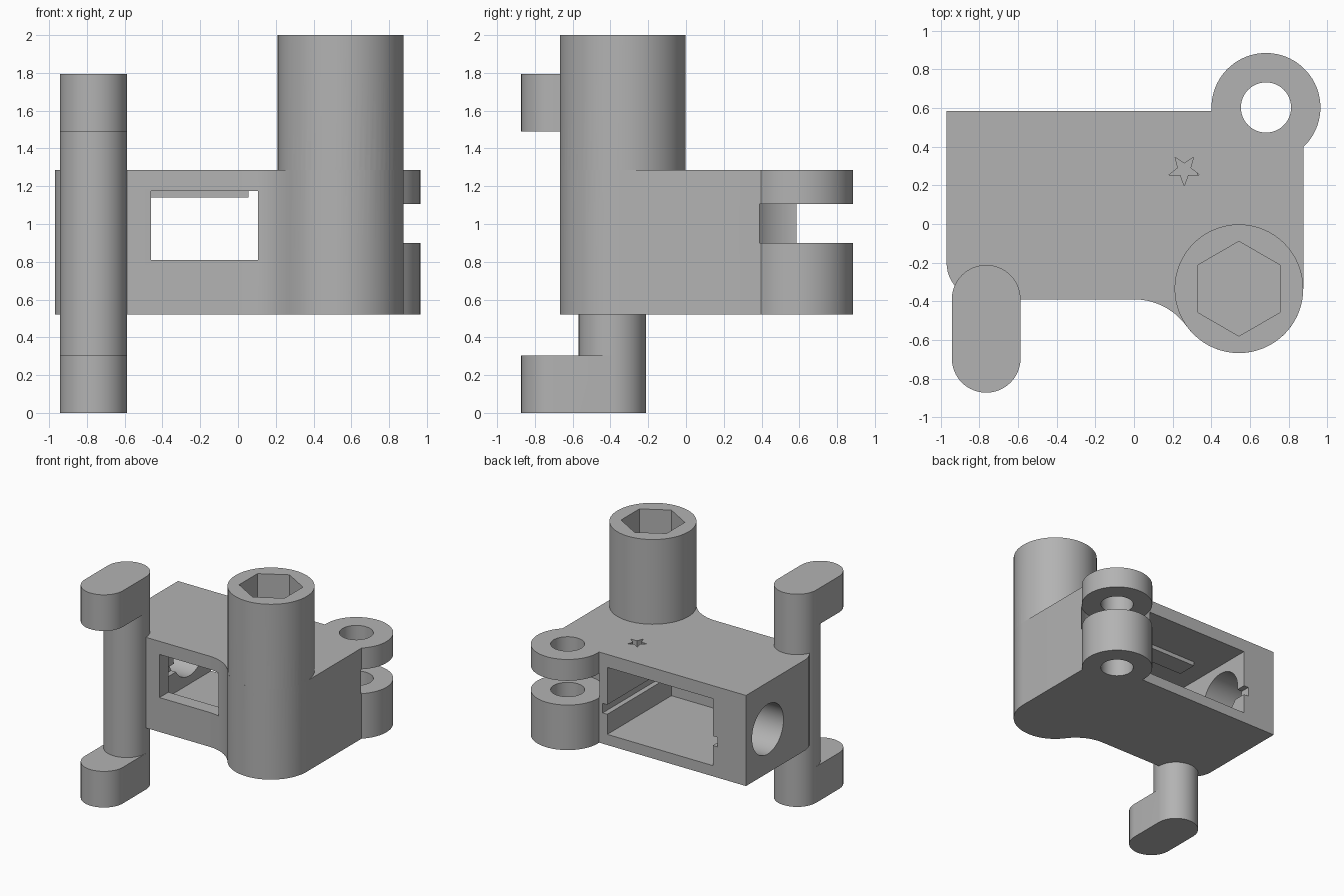
import bpy, bmesh, math

if "Cube" in bpy.data.objects:
    bpy.data.objects.remove(bpy.data.objects["Cube"])

grey = bpy.data.materials.new("plain_grey")
grey.diffuse_color = (0.45, 0.45, 0.45, 1)
grey.use_nodes = True
grey.node_tree.nodes["Principled BSDF"].inputs["Base Color"].default_value = grey.diffuse_color


def arc(cx, cy, r, a0, a1, n):
    """Points on an arc, angles in degrees."""
    angles = [math.radians(a0 + (a1 - a0) * i / n) for i in range(n + 1)]
    return [(cx + r * math.cos(a), cy + r * math.sin(a)) for a in angles]


def circle(cx, cy, r, n=64, start=0):
    return arc(cx, cy, r, start, start + 360, n)[:-1]


def prism(name, pts, z0, z1):
    """Extrude a flat outline from z0 to z1."""
    bm = bmesh.new()
    low = bm.faces.new([bm.verts.new((x, y, z0)) for x, y in pts])
    top = bmesh.ops.extrude_face_region(bm, geom=[low])["geom"]
    verts = [v for v in top if isinstance(v, bmesh.types.BMVert)]
    bmesh.ops.translate(bm, verts=verts, vec=(0, 0, z1 - z0))
    bmesh.ops.recalc_face_normals(bm, faces=bm.faces)
    mesh = bpy.data.meshes.new(name)
    bm.to_mesh(mesh)
    bm.free()
    mesh.materials.append(grey)
    obj = bpy.data.objects.new(name, mesh)
    bpy.context.collection.objects.link(obj)
    return obj


def box(name, x0, x1, y0, y1, z0, z1):
    return prism(name, [(x0, y0), (x1, y0), (x1, y1), (x0, y1)], z0, z1)


def combine(target, tool, operation):
    """Apply a boolean and discard the tool."""
    tool.hide_render = True
    mod = target.modifiers.new("boolean", "BOOLEAN")
    mod.operation, mod.solver, mod.object = operation, "EXACT", tool
    bpy.context.view_layer.objects.active = target
    bpy.ops.object.modifier_apply(modifier=mod.name)
    bpy.data.objects.remove(tool)


POST = (0.543, -0.335)
LUG = (0.683, 0.603)
ROD = (-0.765, -0.39)
Z0, Z1 = 0.52, 1.285

# Housing outline: rounded corner, concave fillet, post side, hinge lug
outline = [(-0.97, 0.585)]
outline += arc(-0.78, -0.2, 0.19, 180, 270, 12)
outline += arc(0, -0.726, 0.336, 90, 35.76, 14)
outline += arc(*POST, 0.333, 215.76, 360, 28)[1:]
outline += arc(*LUG, 0.282, -46.8, 183.66, 44)
housing = prism("housing", outline, Z0, Z1)

# Tall post
combine(housing, prism("post", circle(*POST, 0.333), Z1, 2.0), "UNION")

# Hinge gap, pin hole and hexagonal socket
combine(housing, prism("hinge_gap", circle(*LUG, 0.288), 0.90, 1.105), "DIFFERENCE")
combine(housing, prism("pin_hole", circle(*LUG, 0.13, 48), 0.4, 1.4), "DIFFERENCE")
combine(housing, prism("hex_socket", circle(*POST, 0.245, 6, 90), 1.3, 2.1), "DIFFERENCE")

# Inner cavity open at the back, side grooves and front window
combine(housing, box("cavity", -0.66, 0.325, -0.27, 0.7, 0.61, 1.175), "DIFFERENCE")
combine(housing, box("grooves", -0.705, 0.368, -0.265, 0.7, 0.78, 0.86), "DIFFERENCE")
combine(housing, box("window", -0.46, 0.105, -0.6, -0.2, 0.81, 1.174), "DIFFERENCE")

# Round hole in the left wall
bore = prism("side_bore", circle(0, 0, 0.21), -0.2, 0.2)
bore.rotation_euler = (0, math.pi / 2, 0)
bore.location = (-0.85, 0.295, 0.89)
bpy.context.view_layer.update()
combine(housing, bore, "DIFFERENCE")

# Star cut through the roof
star = []
for i in range(10):
    a = math.radians(-90 + 36 * i)
    r = 0.034 if i % 2 else 0.082
    star.append((0.26 + r * math.cos(a), 0.28 + r * math.sin(a)))
combine(housing, prism("star_cut", star, 1.1, 1.4), "DIFFERENCE")

# Stop bar under the roof
stop_bar = box("stop_bar", -0.46, 0.055, 0.03, 0.20, 1.14, 1.18)

# Upright rod with a rounded tab at each end
tab = arc(*ROD, 0.178, 0, 180, 32) + arc(ROD[0], -0.695, 0.178, 180, 360, 32)
rod = prism("rod", circle(*ROD, 0.178), 0.305, 1.49)
combine(rod, prism("lower_tab", tab, 0, 0.305), "UNION")
combine(rod, prism("upper_tab", tab, 1.49, 1.795), "UNION")

# Smooth the curved walls and keep the edges sharp
for obj in (housing, rod):
    bpy.ops.object.select_all(action="DESELECT")
    obj.select_set(True)
    bpy.context.view_layer.objects.active = obj
    bpy.ops.object.shade_smooth_by_angle(angle=math.radians(30))
